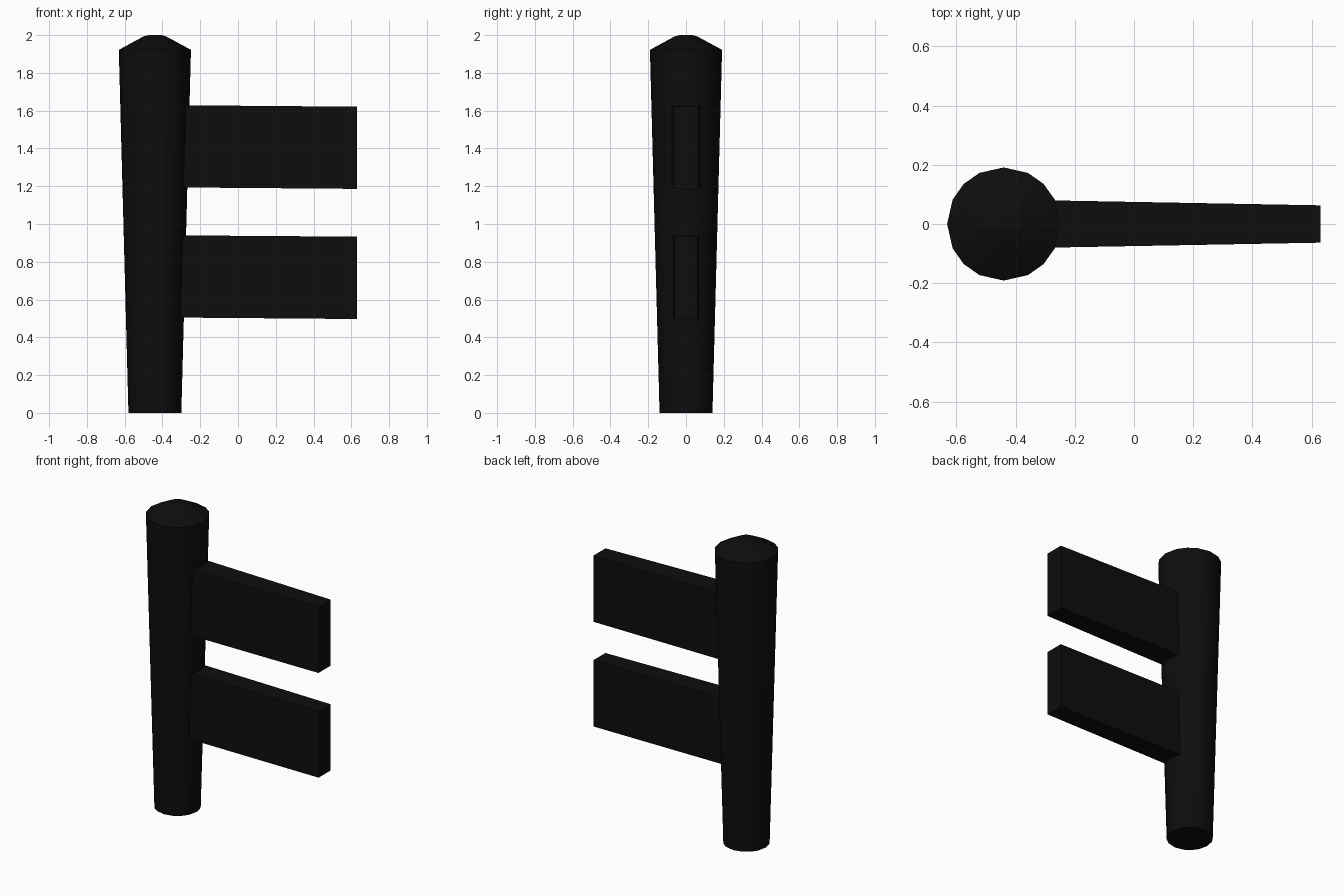
import bpy, bmesh
from math import radians, sin, cos

if "Cube" in bpy.data.objects:
    bpy.data.objects.remove(bpy.data.objects["Cube"])

black = bpy.data.materials.new("black_paint")
black.diffuse_color = (0.004, 0.004, 0.004, 1)
black.use_nodes = True
black.node_tree.nodes["Principled BSDF"].inputs["Base Color"].default_value = black.diffuse_color


def finish(name, bm):
    bmesh.ops.recalc_face_normals(bm, faces=bm.faces[:])
    mesh = bpy.data.meshes.new(name)
    bm.to_mesh(mesh)
    bm.free()
    mesh.materials.append(black)
    obj = bpy.data.objects.new(name, mesh)
    bpy.context.collection.objects.link(obj)
    return obj


def loft(name, rings):
    """Skin equal-length closed rings and cap both ends."""
    bm = bmesh.new()
    loops = [[bm.verts.new(p) for p in ring] for ring in rings]
    n = len(loops[0])
    for a, b in zip(loops, loops[1:]):
        for i in range(n):
            j = (i + 1) % n
            bm.faces.new((a[i], a[j], b[j], b[i]))
    bm.faces.new(loops[0])
    bm.faces.new(loops[-1])
    return finish(name, bm)


# Tapered 16-sided post with a low pointed cap
POST_X = -0.44
angles = [radians(q * 90 + a) for q in range(4) for a in (0, 25.5, 45, 64.5)]
profile = [(0.14, 0), (0.191, 1.922), (0.06, 1.993), (0.035, 2.0)]
post = loft("post", [[(POST_X + r * cos(a), r * sin(a), z) for a in angles]
                     for r, z in profile])
bpy.context.view_layer.objects.active = post
post.select_set(True)
bpy.ops.object.shade_smooth_by_angle(angle=radians(28))


# Boards: thicker at the post than at the free end
def board(name, sections):
    loft(name, [[(x, -h, lo), (x, h, lo), (x, h, hi), (x, -h, hi)]
                for x, h, lo, hi in sections])


board("upper_board", [(-0.35, 0.081, 1.194, 1.629), (0.63, 0.063, 1.186, 1.621)])
board("lower_board", [(-0.35, 0.072, 0.505, 0.940), (0.63, 0.062, 0.497, 0.933)])
